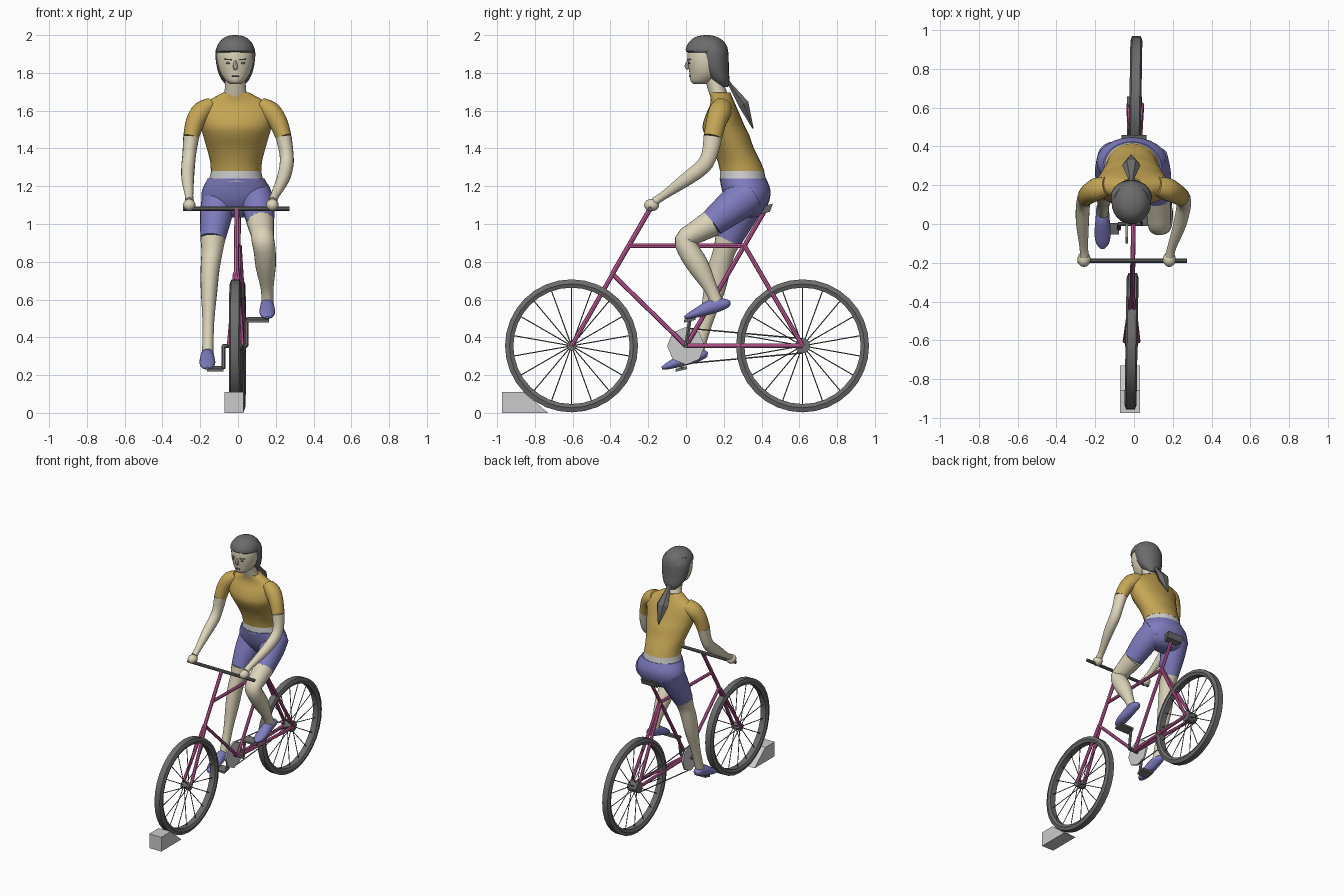
import bpy, bmesh
from math import sin, cos, pi, radians
from mathutils import Vector as V


def material(name, r, g, b):
    m = bpy.data.materials.new(name)
    m.diffuse_color = (r, g, b, 1)
    return m


PINK = material("pink", 0.62, 0.12, 0.36)
BLUE = material("blue", 0.21, 0.20, 0.52)
GOLD = material("gold", 0.56, 0.38, 0.09)
SKIN = material("skin", 0.72, 0.66, 0.49)
DARK = material("dark", 0.15, 0.15, 0.15)


def finish(name, bm, mat=None, smooth=40):
    bmesh.ops.recalc_face_normals(bm, faces=bm.faces)
    me = bpy.data.meshes.new(name)
    bm.to_mesh(me)
    bm.free()
    ob = bpy.data.objects.new(name, me)
    bpy.context.collection.objects.link(ob)
    if mat:
        me.materials.append(mat)
    if smooth:
        bpy.ops.object.select_all(action='DESELECT')
        ob.select_set(True)
        bpy.context.view_layer.objects.active = ob
        bpy.ops.object.shade_smooth_by_angle(angle=radians(smooth))
    return ob


def loft(name, rings, mat=None, n=18, steps=3, level=False, smooth=40):
    """Skin elliptical rings (x, y, z, rx, ry); level keeps them horizontal."""
    pts = []
    for i in range(len(rings) - 1):
        q = [rings[max(i - 1, 0)], rings[i], rings[i + 1], rings[min(i + 2, len(rings) - 1)]]
        for s in range(steps):
            t = s / steps
            pts.append([0.5 * (2 * b + (c - a) * t + (2 * a - 5 * b + 4 * c - d) * t * t
                               + (3 * b - a - 3 * c + d) * t ** 3) if steps > 1 else b
                        for a, b, c, d in zip(*q)])
    pts.append(list(rings[-1]))
    bm, loops = bmesh.new(), []
    for i, p in enumerate(pts):
        u, v = V((1, 0, 0)), V((0, 1, 0))
        if not level:
            t = (V(pts[min(i + 1, len(pts) - 1)][:3]) - V(pts[max(i - 1, 0)][:3])).normalized()
            u = v if abs(t.x) > 0.9 else u
            u = (u - t * t.dot(u)).normalized()
            v = t.cross(u)
        loops.append([bm.verts.new(V(p[:3]) + u * p[3] * cos(2 * pi * k / n)
                                   + v * p[4] * sin(2 * pi * k / n)) for k in range(n)])
    for a, b in zip(loops, loops[1:]):
        for k in range(n):
            bm.faces.new((a[k], a[(k + 1) % n], b[(k + 1) % n], b[k]))
    bm.faces.new(loops[0])
    bm.faces.new(loops[-1])
    return finish(name, bm, mat, smooth)


def body(name, rows, mat, x=-0.01, n=24):
    """Level loft from rows of (z, front y, back y, half width)."""
    return loft(name, [(x, (f + b) / 2, z, w, (b - f) / 2) for z, f, b, w in rows], mat, n, level=True)


def tube(name, a, b, r, mat=None, n=8, smooth=0):
    return loft(name, [(*a, r, r), (*b, r, r)], mat, n, 1, smooth=smooth)


def blob(name, loc, size, mat):
    bm = bmesh.new()
    bmesh.ops.create_uvsphere(bm, u_segments=14, v_segments=8, radius=1)
    bmesh.ops.scale(bm, vec=size, verts=bm.verts)
    bmesh.ops.translate(bm, vec=loc, verts=bm.verts)
    return finish(name, bm, mat)


def prism(name, outline, half, mat=None):
    """Side outline (y, z, half width factor) extruded in x about a centre."""
    bm = bmesh.new()
    x0, w = half
    s = [[bm.verts.new((x0 + sgn * w * k, y, z)) for y, z, k in outline] for sgn in (-1, 1)]
    m = len(outline)
    for i in range(m):
        j = (i + 1) % m
        bm.faces.new((s[0][i], s[0][j], s[1][j], s[1][i]))
    bm.faces.new(s[0])
    bm.faces.new(s[1])
    return finish(name, bm, mat, 0)


def B(x, y, z):
    """Bike space: the bike is turned very slightly about z."""
    return (x - 0.003 + 0.016 * y, y, z)


# Wheels
def wheel(name, y, z, hub_r):
    profile = [(0.308, -0.022), (0.328, -0.031), (0.352, -0.022),
               (0.352, 0.022), (0.328, 0.031), (0.308, 0.022)]
    n, bm = 32, bmesh.new()
    rows = [[bm.verts.new(B(x, y + r * cos(2 * pi * k / n), z + r * sin(2 * pi * k / n)))
             for r, x in profile] for k in range(n)]
    for k in range(n):
        a, b = rows[k], rows[(k + 1) % n]
        for i in range(6):
            bm.faces.new((a[i], a[(i + 1) % 6], b[(i + 1) % 6], b[i]))
    finish(name + "_tyre", bm, DARK, 25)
    tube(name + "_hub", B(-0.034, y, z), B(0.034, y, z), hub_r, DARK, 12)
    for k in range(18):
        c, s = cos(2 * pi * k / 18 + pi / 2), sin(2 * pi * k / 18 + pi / 2)
        tube(name + "_spoke", B((-1) ** k * 0.02, y + 0.015 * c, z + 0.015 * s),
             B(0, y + 0.315 * c, z + 0.315 * s), 0.003, DARK, 5)


Z = 0.355
wheel("front_wheel", -0.606, Z, 0.026)
wheel("rear_wheel", 0.617, Z, 0.04)

# Frame
tube("steering_tube", B(0, -0.39, 0.735), B(0, -0.19, 1.08), 0.013, PINK)
tube("top_tube", B(0, -0.30, 0.885), B(0, 0.31, 0.885), 0.012, PINK)
tube("down_tube", B(0, -0.39, 0.735), B(0, 0, Z), 0.012, PINK)
tube("seat_tube", B(0, 0, Z), B(0, 0.42, 1.075), 0.012, PINK)
for s in (-1, 1):
    tube("fork_leg", B(s * 0.006, -0.385, 0.74), B(s * 0.034, -0.606, Z), 0.012, PINK)
    tube("seat_stay", B(s * 0.006, 0.31, 0.885), B(s * 0.034, 0.617, Z), 0.012, PINK)
    tube("chain_stay", B(s * 0.006, 0, Z), B(s * 0.034, 0.617, Z), 0.012, PINK)
tube("handlebar", B(-0.285, -0.19, 1.08), B(0.28, -0.19, 1.08), 0.012, DARK, 10)
prism("seat", [(0.31, 1.06, 0.4), (0.41, 1.055, 0.8), (0.445, 1.065, 1),
               (0.46, 1.108, 1), (0.41, 1.095, 1), (0.31, 1.085, 0.4)], (0, 0.065), DARK)

# Drive train
tube("chainring", B(-0.04, 0, Z), B(-0.028, 0, Z), 0.1, None, 8)
tube("rear_cog", B(-0.044, 0.617, Z), B(-0.034, 0.617, Z), 0.04, DARK, 10)
for s in (-1, 1):
    tube("chain", B(-0.034, 0.01, Z + s * 0.093), B(-0.038, 0.617, Z + s * 0.038), 0.004, DARK, 5)
tube("crank_axle", B(-0.08, 0, Z), B(0.048, 0, Z), 0.011, DARK)
for name, x, y, z, out in (("right", 0.045, 0.02, 0.495, 0.165), ("left", -0.077, -0.025, 0.235, -0.165)):
    tube(name + "_crank", (x, 0, Z), (x, y, z), 0.011, DARK, 6)
    prism(name + "_pedal", [(y - 0.03, z - 0.017, 1), (y + 0.03, z - 0.003, 1),
                            (y + 0.03, z + 0.012, 1), (y - 0.03, z - 0.002, 1)],
          ((x + out) / 2, abs(out - x) / 2), DARK)

# Wedge in front of the wheel
prism("wedge_block", [(-0.975, 0, 1), (-0.73, 0, 1), (-0.86, 0.11, 1), (-0.975, 0.11, 1)], (-0.021, 0.051))

# Torso
body("shirt", [(1.28, 0.18, 0.415, 0.134), (1.33, 0.168, 0.395, 0.137), (1.40, 0.14, 0.36, 0.155),
               (1.47, 0.10, 0.335, 0.175), (1.52, 0.088, 0.31, 0.19), (1.58, 0.105, 0.285, 0.2),
               (1.625, 0.125, 0.265, 0.185), (1.66, 0.13, 0.25, 0.135), (1.695, 0.125, 0.235, 0.07)], GOLD)
body("waist_band", [(1.225, 0.18, 0.425, 0.148), (1.25, 0.18, 0.42, 0.139), (1.285, 0.182, 0.413, 0.132)], None)
body("shorts", [(1.035, 0.28, 0.37, 0.07), (1.06, 0.25, 0.41, 0.14), (1.12, 0.21, 0.44, 0.18),
                (1.18, 0.19, 0.447, 0.18), (1.24, 0.178, 0.425, 0.15)], BLUE)

# Arms with sleeves and hands
for name, arm in (
    ("left", [(-0.14, 0.195, 1.63, 0.04, 0.05), (-0.19, 0.18, 1.595, 0.055, 0.06),
              (-0.227, 0.16, 1.54, 0.05, 0.054), (-0.248, 0.142, 1.46, 0.042, 0.05),
              (-0.258, 0.125, 1.37, 0.036, 0.043), (-0.264, 0.09, 1.305, 0.036, 0.042),
              (-0.266, 0.0, 1.235, 0.033, 0.036), (-0.259, -0.12, 1.15, 0.022, 0.022),
              (-0.256, -0.165, 1.12, 0.024, 0.024)]),
    ("right", [(0.12, 0.195, 1.63, 0.04, 0.05), (0.17, 0.18, 1.595, 0.055, 0.06),
               (0.212, 0.16, 1.54, 0.05, 0.054), (0.242, 0.142, 1.46, 0.042, 0.05),
               (0.257, 0.125, 1.37, 0.037, 0.043), (0.256, 0.09, 1.305, 0.037, 0.042),
               (0.237, 0.0, 1.235, 0.034, 0.036), (0.195, -0.12, 1.15, 0.023, 0.022),
               (0.184, -0.165, 1.12, 0.024, 0.024)])):
    loft(name + "_sleeve", arm[:4], GOLD)
    loft(name + "_arm", arm[3:], SKIN)
    blob(name + "_hand", (arm[-1][0] - 0.002, -0.182, 1.1), (0.034, 0.04, 0.033), SKIN)

# Legs with shorts and shoes
for name, leg, sx, sy, sz in (
    ("right", [(0.085, 0.34, 1.16, 0.09, 0.095), (0.105, 0.257, 1.1, 0.086, 0.093),
               (0.12, 0.138, 1.005, 0.072, 0.073), (0.128, 0.05, 0.955, 0.063, 0.06),
               (0.132, -0.008, 0.915, 0.06, 0.052), (0.142, 0.02, 0.85, 0.058, 0.058),
               (0.147, 0.07, 0.77, 0.053, 0.056), (0.154, 0.13, 0.66, 0.034, 0.036),
               (0.156, 0.16, 0.59, 0.032, 0.034)], 0.155, 0, 0),
    ("left", [(-0.1, 0.335, 1.15, 0.09, 0.1), (-0.117, 0.28, 1.04, 0.085, 0.09),
              (-0.133, 0.225, 0.92, 0.066, 0.072), (-0.138, 0.2, 0.85, 0.056, 0.058),
              (-0.148, 0.175, 0.76, 0.05, 0.06), (-0.153, 0.15, 0.65, 0.044, 0.056),
              (-0.157, 0.105, 0.48, 0.031, 0.036), (-0.16, 0.06, 0.32, 0.03, 0.033)], -0.162, -0.12, -0.268)):
    loft(name + "_shorts_leg", leg[:3], BLUE, 20)
    loft(name + "_leg", leg[2:], SKIN, 20)
    loft(name + "_shoe", [(sx, y + sy, z + sz, a, b) for y, z, a, b in (
        (0.235, 0.578, 0.01, 0.01), (0.215, 0.578, 0.03, 0.025), (0.15, 0.568, 0.036, 0.04),
        (0.07, 0.535, 0.042, 0.028), (0.018, 0.514, 0.032, 0.017), (-0.008, 0.505, 0.01, 0.007))], BLUE)

# Head and neck
HX = -0.014
body("neck", [(1.67, 0.13, 0.235, 0.066), (1.715, 0.115, 0.21, 0.056), (1.80, 0.09, 0.19, 0.054)], SKIN, HX)
body("head", [(1.742, 0.04, 0.11, 0.028), (1.757, 0.024, 0.15, 0.05), (1.80, 0.018, 0.19, 0.08),
              (1.86, 0.008, 0.205, 0.095), (1.92, 0.01, 0.205, 0.093), (1.97, 0.04, 0.18, 0.07)], SKIN, HX)
loft("nose", [(HX, 0.016, 1.868, 0.006, 0.006), (HX, 0.004, 1.838, 0.012, 0.012),
              (HX, 0.012, 1.82, 0.01, 0.008)], SKIN, 8)
blob("mouth", (HX, 0.021, 1.782), (0.022, 0.006, 0.005), DARK)
for s in (-1, 1):
    blob("eye", (HX + s * 0.04, 0.016, 1.852), (0.011, 0.006, 0.006), DARK)
    tube("eyebrow", (HX + s * 0.022, 0.009, 1.87), (HX + s * 0.056, 0.023, 1.872), 0.004, DARK, 6)

# Hair and ponytail
body("hair_back", [(1.725, 0.175, 0.222, 0.035), (1.76, 0.13, 0.23, 0.07), (1.81, 0.09, 0.227, 0.093),
                   (1.87, 0.065, 0.226, 0.104), (1.92, 0.05, 0.222, 0.104), (1.96, 0.06, 0.2, 0.085)], DARK, HX)
body("hair_top", [(1.905, 0.03, 0.2, 0.09), (1.915, -0.001, 0.222, 0.102), (1.95, 0.008, 0.212, 0.093),
                  (1.98, 0.034, 0.184, 0.068), (1.995, 0.065, 0.15, 0.04), (2.0, 0.1, 0.12, 0.008)], DARK, HX)
loft("ponytail", [(HX, 0.205, 1.765, 0.03, 0.02), (HX, 0.235, 1.735, 0.016, 0.012),
                  (HX, 0.305, 1.635, 0.048, 0.032), (HX, 0.355, 1.505, 0.005, 0.004)],
     DARK, 6, 1, smooth=0)
